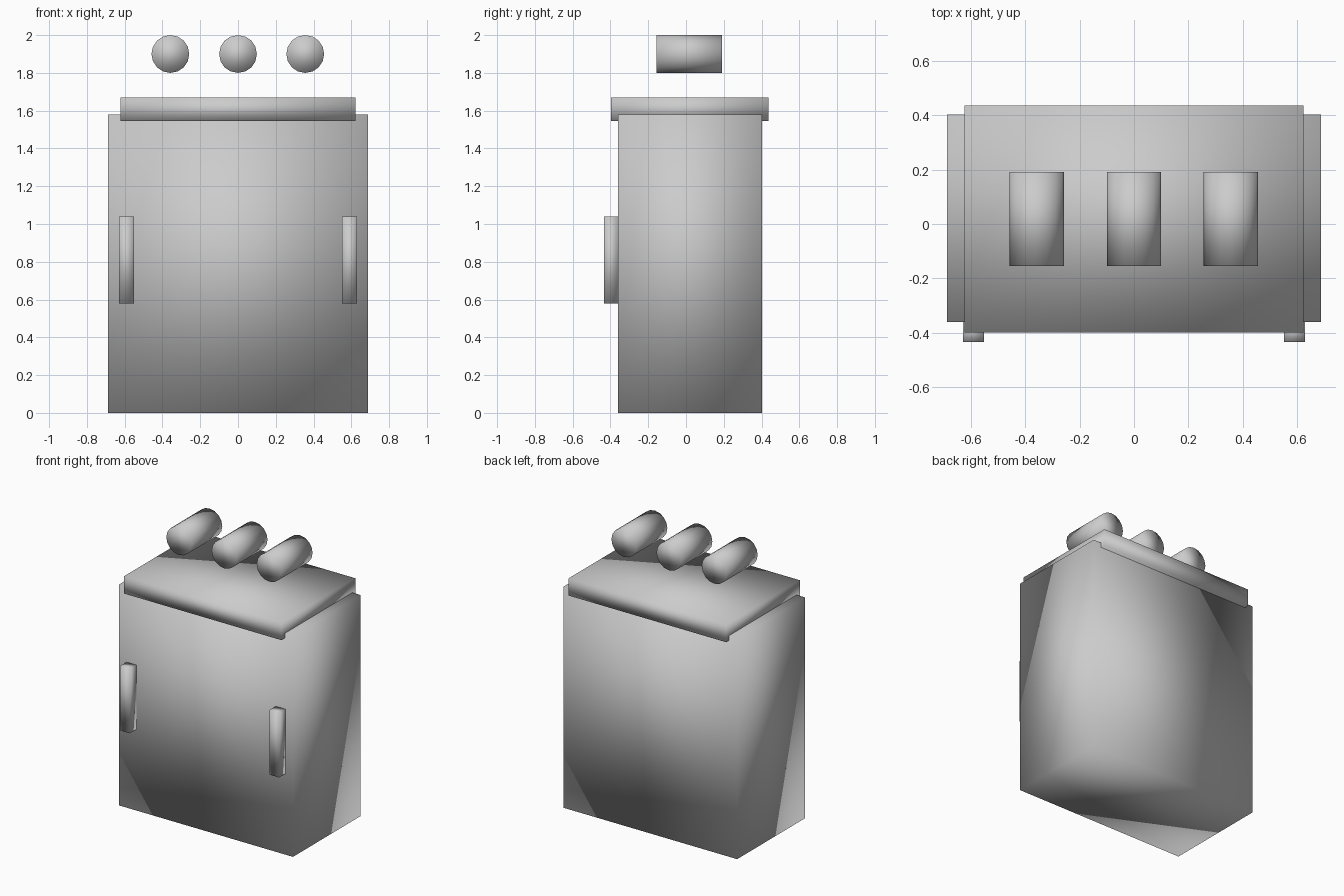
import bpy
import math

if "Cube" in bpy.data.objects:
    bpy.data.objects.remove(bpy.data.objects["Cube"])


def finish(obj, name):
    obj.name = name
    # the source shading is blended across every edge
    for poly in obj.data.polygons:
        poly.use_smooth = True
    return obj


def box(name, x, y, z):
    """Box from (min, max) ranges on each axis."""
    bpy.ops.mesh.primitive_cube_add(size=1)
    obj = bpy.context.object
    for v in obj.data.vertices:
        v.co = [lo + (c + 0.5) * (hi - lo) for c, (lo, hi) in zip(v.co, (x, y, z))]
    return finish(obj, name)


# Cabinet body and overhanging lid
box("cabinet_body", (-0.687, 0.687), (-0.36, 0.403), (0, 1.58))
box("lid", (-0.622, 0.622), (-0.398, 0.436), (1.546, 1.67))

# Upright handles on the front face
for side, label in ((-1, "left"), (1, "right")):
    cx = side * 0.59
    box(f"{label}_handle", (cx - 0.039, cx + 0.039), (-0.434, -0.36), (0.58, 1.04))

# Three rolls floating above the lid, lying front to back
for i, cx in enumerate((-0.358, 0, 0.356)):
    bpy.ops.mesh.primitive_cylinder_add(
        vertices=16, radius=0.1, depth=0.346,
        location=(cx, 0.018, 1.9), rotation=(math.pi / 2, 0, 0))
    finish(bpy.context.object, f"roll_{i + 1}")
